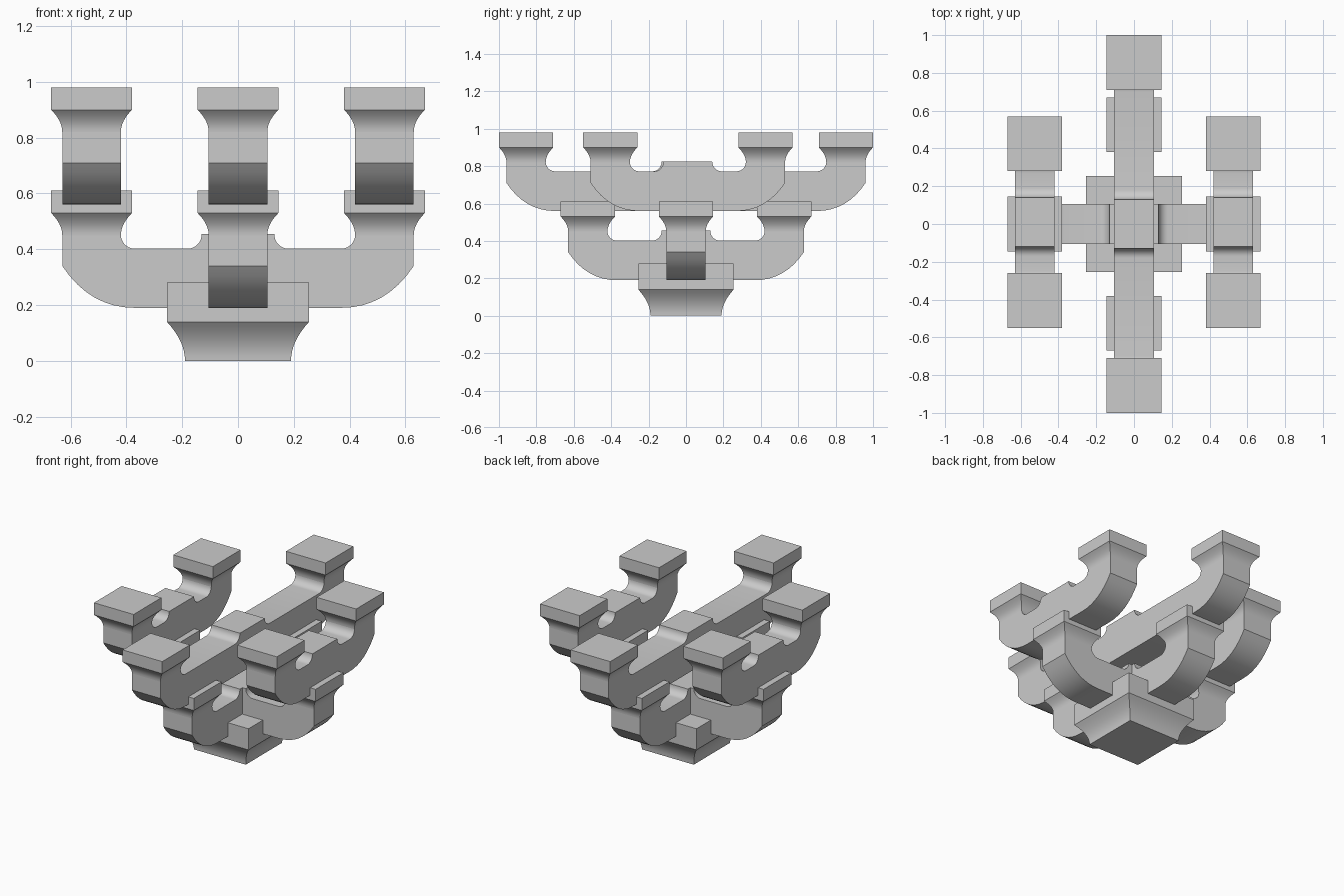
import bpy, bmesh
from math import sin, cos, pi, radians
from mathutils import Vector, Matrix

if "Cube" in bpy.data.objects:
    bpy.data.objects.remove(bpy.data.objects["Cube"])

W = 0.105          # half thickness of every arm
N = 8              # curve segments


def finish(bm, name):
    bmesh.ops.recalc_face_normals(bm, faces=bm.faces)
    me = bpy.data.meshes.new(name)
    bm.to_mesh(me)
    bm.free()
    ob = bpy.data.objects.new(name, me)
    bpy.context.collection.objects.link(ob)
    bpy.ops.object.select_all(action='DESELECT')
    bpy.context.view_layer.objects.active = ob
    ob.select_set(True)
    bpy.ops.object.shade_smooth_by_angle(angle=radians(25))
    return ob


def flared_block(name, x, y, z, low, high, flare, height, cap_bottom=False):
    """Square block whose lower part flares outward in a concave curve."""
    rings = [(low + (high - low) * (i / N) ** 2, z + flare * i / N) for i in range(N + 1)]
    rings.append((high, z + height))
    bm = bmesh.new()
    loops = [[bm.verts.new((x + sx * h, y + sy * h, zz))
              for sx, sy in ((-1, -1), (1, -1), (1, 1), (-1, 1))] for h, zz in rings]
    for a, b in zip(loops, loops[1:]):
        for k in range(4):
            j = (k + 1) % 4
            bm.faces.new((a[k], a[j], b[j], b[k]))
    bm.faces.new(loops[-1])
    if cap_bottom:
        bm.faces.new(loops[0])
    finish(bm, name)


def arm_profile(e):
    """Right half outline of a bracket arm with half length e."""
    a, c, d = Vector((e - 0.26, 0)), Vector((e - 0.10, 0)), Vector((e, 0.15))
    pts = [a * (1 - t) ** 2 + c * 2 * t * (1 - t) + d * t * t
           for t in (i / N for i in range(N + 1))]
    pts += [Vector((e, 0.26)), Vector((e - 0.21, 0.26))]
    # rounded hollow beside the end, then the hollow beside the centre hump
    for i in range(1, N + 1):
        t = pi / 2 * i / N
        pts.append(Vector((e - 0.26 + 0.05 * cos(t), 0.262 - 0.05 * sin(t))))
    for i in range(N + 1):
        t = pi / 2 * i / N
        pts.append(Vector((0.18 - 0.05 * sin(t), 0.265 - 0.053 * cos(t))))
    return pts


def bracket_arm(name, e, z, along_y, x=0, y=0):
    half = arm_profile(e)
    outline = half + [Vector((-p.x, p.y)) for p in reversed(half)]
    bm = bmesh.new()
    face = bm.faces.new([bm.verts.new((p.x, -W, p.y)) for p in outline])
    ext = bmesh.ops.extrude_face_region(bm, geom=[face], use_keep_orig=True)
    verts = [v for v in ext['geom'] if isinstance(v, bmesh.types.BMVert)]
    bmesh.ops.translate(bm, verts=verts, vec=(0, 2 * W, 0))
    turn = Matrix.Rotation(pi / 2 if along_y else 0, 4, 'Z')
    bm.transform(Matrix.Translation((x, y, z)) @ turn)
    finish(bm, name)
    # bearing block on each arm end
    for s in (-1, 1):
        off = s * (e - W)
        flared_block(name + "_block", x + (0 if along_y else off), y + (off if along_y else 0),
                     z + 0.26, W, 0.145, 0.08, 0.16)


# large base block
flared_block("base_block", 0, 0, 0, 0.19, 0.255, 0.14, 0.28, cap_bottom=True)

# lower crossed arms
bracket_arm("lower_cross_arm", 0.63, 0.19, False)
bracket_arm("lower_front_arm", 0.63, 0.19, True)

# upper arms, all running front to back
bracket_arm("upper_long_arm", 0.96, 0.56, True)
for side in (-1, 1):
    bracket_arm("upper_side_arm", 0.52, 0.56, True, side * 0.525, 0.01)
